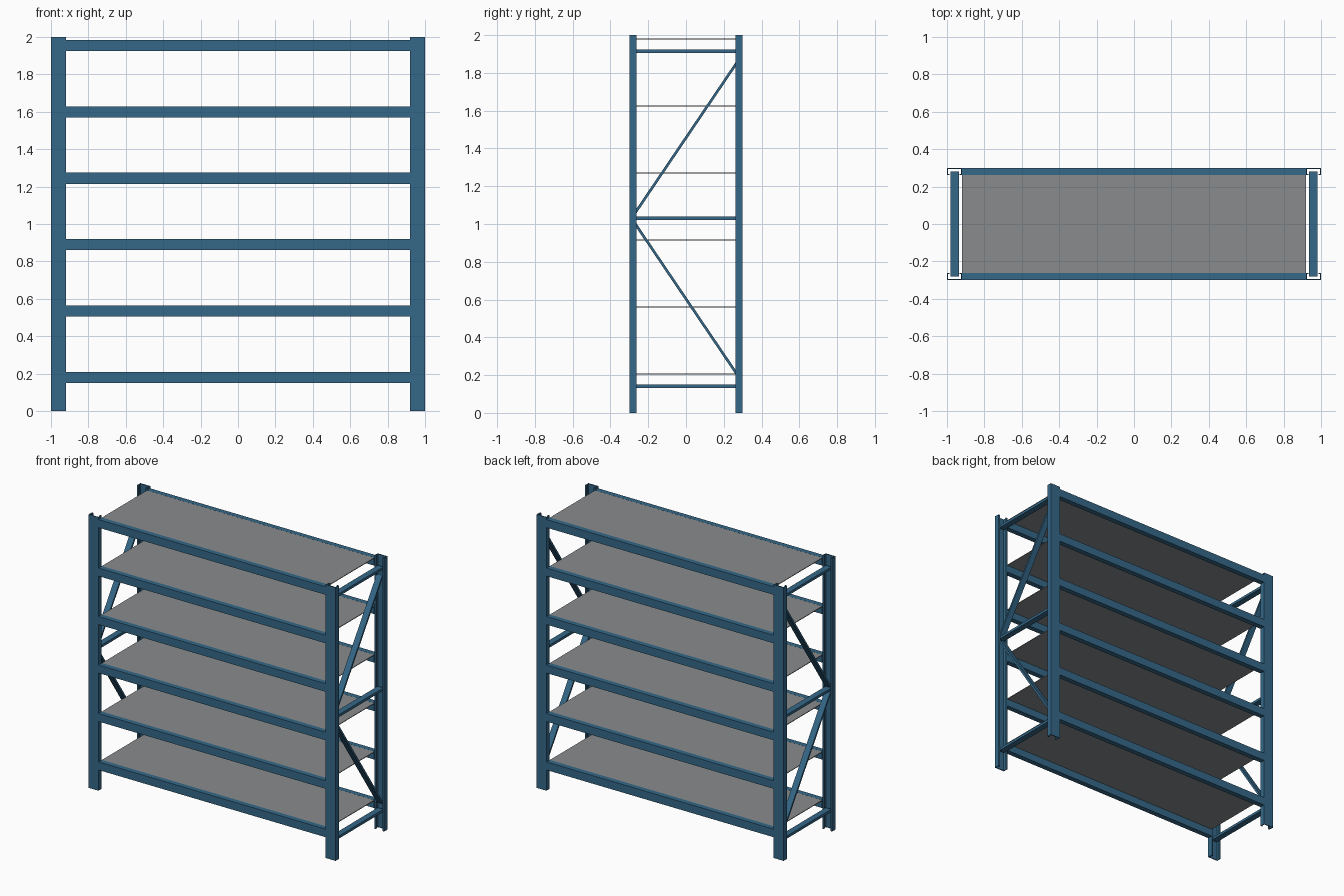
import bpy, bmesh, math
from mathutils import Matrix, Vector

if "Cube" in bpy.data.objects:
    bpy.data.objects.remove(bpy.data.objects["Cube"])


def material(name, rgb):
    m = bpy.data.materials.new(name)
    m.diffuse_color = (*rgb, 1.0)
    m.use_nodes = True
    m.node_tree.nodes["Principled BSDF"].inputs["Base Color"].default_value = m.diffuse_color
    return m


BLUE = material("blue painted steel", (0.035, 0.14, 0.25))
GREY = material("grey shelf panel", (0.25, 0.26, 0.265))


def finish(name, bm, mat):
    bmesh.ops.recalc_face_normals(bm, faces=bm.faces)
    me = bpy.data.meshes.new(name)
    bm.to_mesh(me)
    bm.free()
    me.materials.append(mat)
    ob = bpy.data.objects.new(name, me)
    bpy.context.collection.objects.link(ob)
    return ob


def box(name, centre, size, mat, tilt=0.0):
    """Box with a size, turned about x by tilt and moved to its centre."""
    bm = bmesh.new()
    bmesh.ops.create_cube(bm, size=1.0)
    bm.transform(Matrix.Translation(centre) @ Matrix.Rotation(tilt, 4, 'X')
                 @ Matrix.Diagonal((*size, 1.0)))
    return finish(name, bm, mat)


def strut(name, x, a, b, width, thick):
    """Flat bar in the yz plane between points a and b."""
    d = Vector((0, b[0] - a[0], b[1] - a[1]))
    mid = (x, (a[0] + b[0]) / 2, (a[1] + b[1]) / 2)
    return box(name, mid, (width, d.length, thick), BLUE, math.atan2(d.z, d.y))


def post(name, sx, sy):
    """Lipped channel, closed outwards and open to the middle of the rack."""
    half, wall, lip = 0.04, 0.006, 0.013
    outer, inner = 0.30, 0.262
    right = [(half, outer), (half, inner), (half - lip, inner),
             (half - lip, inner + wall), (half - wall, inner + wall),
             (half - wall, outer - wall)]
    profile = right + [(-x, y) for x, y in reversed(right)]
    bm = bmesh.new()
    face = bm.faces.new([bm.verts.new((sx * 0.96 + x, sy * y, 0)) for x, y in profile])
    grown = bmesh.ops.extrude_face_region(bm, geom=[face])
    bmesh.ops.translate(bm, vec=(0, 0, 2.0),
                        verts=[v for v in grown["geom"] if isinstance(v, bmesh.types.BMVert)])
    return finish(name, bm, BLUE)


# Upright end frames: posts, level braces and diagonal braces
for sx, side in ((-1, "left"), (1, "right")):
    for sy, end in ((-1, "front"), (1, "back")):
        post(f"{end}_{side}_post", sx, sy)
    x = sx * 0.958
    for i, z in enumerate((0.142, 1.03, 1.915)):
        box(f"{side}_level_brace_{i + 1}", (x, 0, z), (0.045, 0.56, 0.019), BLUE)
    strut(f"{side}_upper_diagonal", x, (-0.275, 1.05), (0.275, 1.863), 0.045, 0.014)
    strut(f"{side}_lower_diagonal", x, (-0.275, 1.01), (0.275, 0.197), 0.045, 0.014)

# Shelf levels: front and back beams with a thin panel between them
for i in range(6):
    top = 0.21 + i * 0.3547
    for sy, end in ((-1, "front"), (1, "back")):
        box(f"{end}_beam_{i + 1}", (0, sy * 0.28, top - 0.0295), (1.84, 0.038, 0.059), BLUE)
    box(f"shelf_panel_{i + 1}", (0, 0, top - 0.003), (1.84, 0.524, 0.005), GREY)
